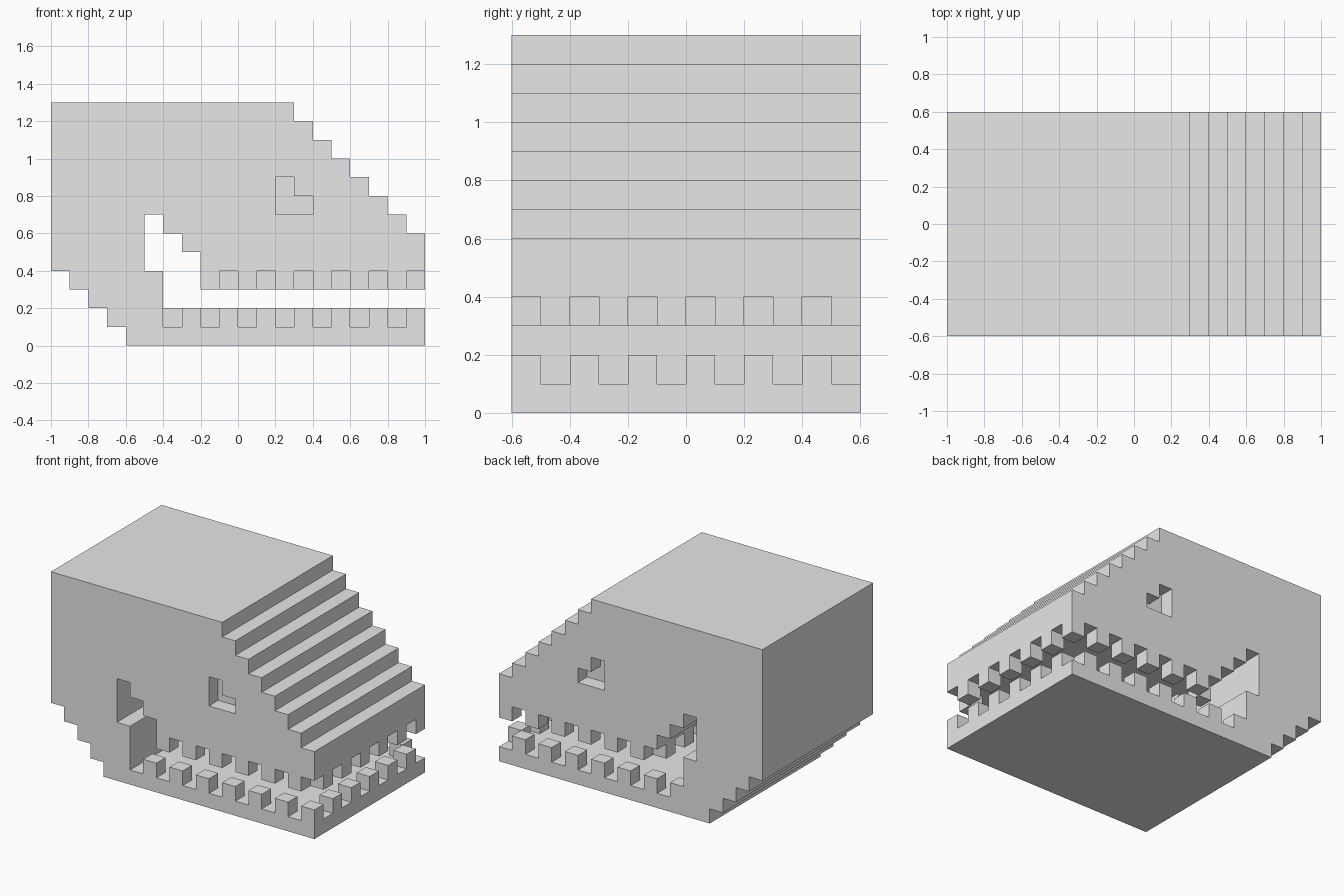
import bpy, bmesh
from mathutils import Vector

U = 0.1            # size of one block
HALF = 0.6         # half the width

cube = bpy.data.objects.get("Cube")
if cube:
    bpy.data.objects.remove(cube, do_unlink=True)

grey = bpy.data.materials.new("light grey")
grey.use_nodes = True
colour = (0.8, 0.8, 0.8, 1)
grey.diffuse_color = colour
grey.node_tree.nodes["Principled BSDF"].inputs["Base Color"].default_value = colour


def finish(name, bm):
    bmesh.ops.recalc_face_normals(bm, faces=bm.faces)
    mesh = bpy.data.meshes.new(name)
    bm.to_mesh(mesh)
    bm.free()
    mesh.materials.append(grey)
    obj = bpy.data.objects.new(name, mesh)
    bpy.context.collection.objects.link(obj)
    return obj


def extrude_profile(name, points, y0, y1):
    """Extrude a side outline, given in blocks, across the width."""
    bm = bmesh.new()
    face = bm.faces.new([bm.verts.new((x * U, y0, z * U)) for x, z in points])
    result = bmesh.ops.extrude_face_region(bm, geom=[face])
    moved = [v for v in result["geom"] if isinstance(v, bmesh.types.BMVert)]
    bmesh.ops.translate(bm, verts=moved, vec=(0, y1 - y0, 0))
    return finish(name, bm)


def stairs(x, z, dx, dz, count):
    """Corner points of a stair that first goes up or down, then along."""
    points = []
    for i in range(count):
        points += [(x + dx * i, z + dz * i), (x + dx * i, z + dz * (i + 1))]
    return points


def block_row(name, cells, z):
    """Cube blocks standing on a list of grid cells."""
    bm = bmesh.new()
    for x, y in cells:
        made = bmesh.ops.create_cube(bm, size=U)
        bmesh.ops.translate(bm, verts=made["verts"],
                            vec=Vector((x + 0.5, y + 0.5, z + 0.5)) * U)
    return finish(name, bm)


# Head: stepped snout, open mouth and stepped back of the jaw
outline = [(-10, 13)]
outline += stairs(3, 13, 1, -1, 7)                     # snout steps
outline += [(10, 6), (10, 4), (-2, 4)]                 # snout tip, palate
outline += [(-2, 5), (-3, 5), (-3, 6), (-4, 6), (-4, 7), (-5, 7)]
outline += [(-5, 4), (-4, 4), (-4, 1), (10, 1), (10, 0)]  # hinge, jaw floor
outline += stairs(-6, 0, -1, 1, 4)                     # back of the jaw
outline += [(-10, 4)]
head = extrude_profile("head", outline, -HALF, HALF)

# Eye sockets: L-shaped recesses on both sides
socket = [(2, 7), (4, 7), (4, 8), (3, 8), (3, 9), (2, 9)]
for side, name in ((-1, "front_eye_cutter"), (1, "back_eye_cutter")):
    ends = sorted((side * (HALF - U), side * (HALF + U)))
    cutter = extrude_profile(name, socket, *ends)
    cutter.hide_render = True
    cutter.hide_viewport = True
    cut = head.modifiers.new(name, "BOOLEAN")
    cut.operation = "DIFFERENCE"
    cut.solver = "EXACT"
    cut.object = cutter

# Apply the cuts and remove the cutters
bpy.context.view_layer.update()
carved = bpy.data.meshes.new_from_object(
    head.evaluated_get(bpy.context.evaluated_depsgraph_get()))
head.modifiers.clear()
head.data = carved
for name in ("front_eye_cutter", "back_eye_cutter"):
    bpy.data.objects.remove(bpy.data.objects[name], do_unlink=True)


# Teeth: alternating blocks around the rim of each jaw
def rim(x0, parity, inner_row):
    return [(x, y) for x in range(x0, 10) for y in range(-6, 6)
            if (x + y) % 2 == parity
            and (y in (-6, 5) or x == 9 or (inner_row and x == x0))]


block_row("upper_teeth", rim(-2, 0, True), 3)
block_row("lower_teeth", rim(-4, 1, False), 1)
